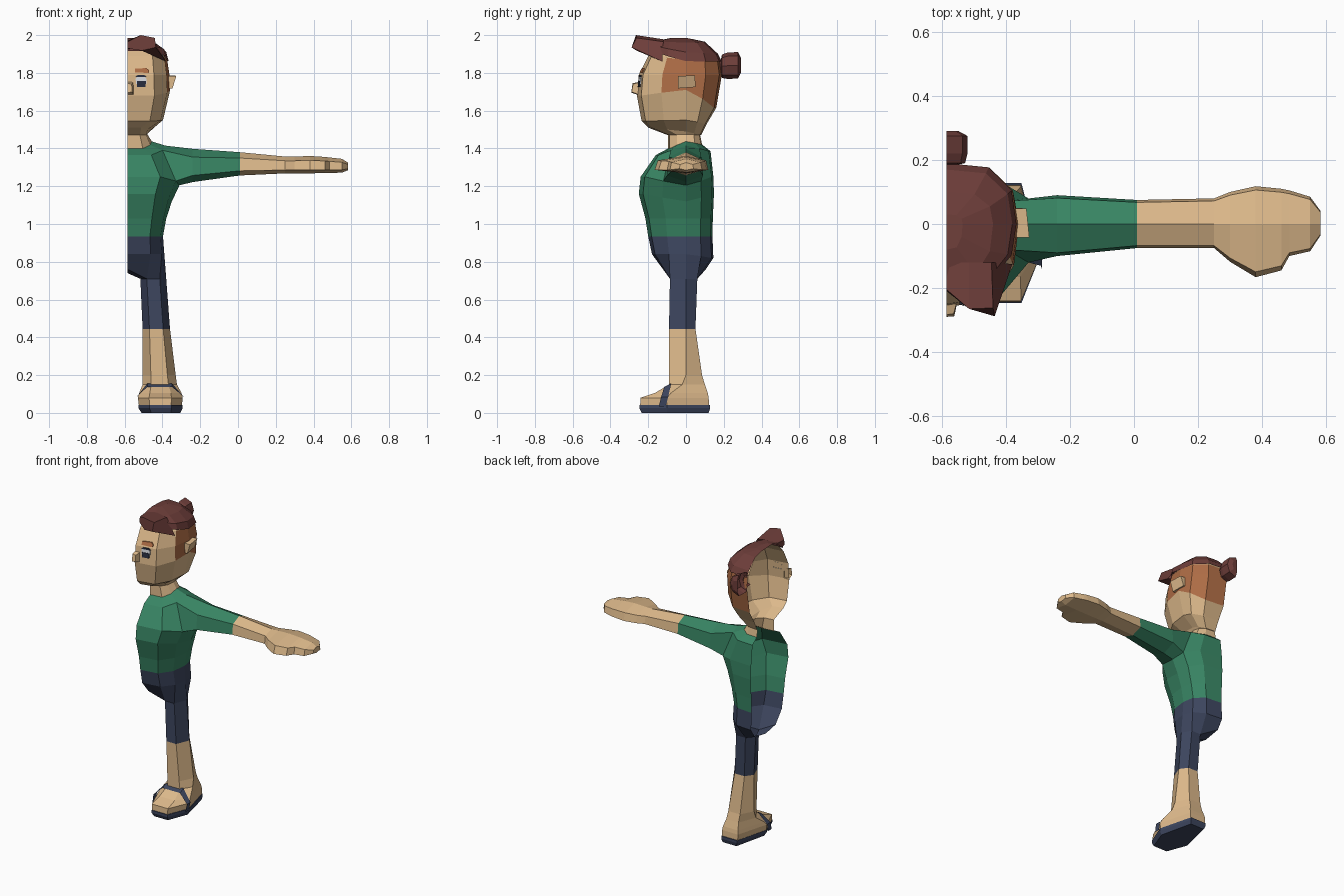
import bpy
from mathutils import Vector

MID = -0.585  # x of the open cut plane; all parts are modelled outward from it


def material(name, r, g, b):
    m = bpy.data.materials.new(name)
    m.diffuse_color = (r, g, b, 1)
    return m


SKIN = material("skin", .73, .49, .26)
GREEN = material("green_cloth", .04, .235, .127)
NAVY = material("navy_cloth", .046, .06, .112)
HAIR = material("dark_red_hair", .155, .048, .042)
SHAVED = material("orange_brown_hair", .42, .15, .06)
WHITE = material("eye_white", .7, .72, .76)
DARK = material("eye_dark", .022, .027, .05)


def build(name, verts, faces, mats, rule=lambda c: 0):
    """Make an object; rule maps a face centre to a material slot."""
    me = bpy.data.meshes.new(name)
    me.from_pydata([(v[0] + MID, v[1], v[2]) for v in verts], [], faces)
    for m in mats:
        me.materials.append(m)
    mean = sum((v.co for v in me.vertices), Vector()) / len(verts)
    if sum(p.normal.dot(p.center - mean) * p.area for p in me.polygons) < 0:
        me.flip_normals()
    for p in me.polygons:
        c = p.center.copy()
        c.x -= MID
        p.material_index = rule(c)
    ob = bpy.data.objects.new(name, me)
    bpy.context.collection.objects.link(ob)
    return ob


def loft(rings, closed=True, cap_start=False, cap_end=False):
    n = len(rings[0])
    verts = [p for r in rings for p in r]
    faces = []
    for i in range(len(rings) - 1):
        for j in range(n if closed else n - 1):
            k = (j + 1) % n
            faces.append((i*n + j, i*n + k, (i + 1)*n + k, (i + 1)*n + j))
    if cap_start:
        faces.append(tuple(range(n)))
    if cap_end:
        faces.append(tuple(range(len(verts) - n, len(verts))))
    return verts, faces


def half_ring(hw, yf, yb, zf, zm, zb):
    """Half section from front midline round the side to back midline."""
    a, b = (zf + zm)/2, (zm + zb)/2
    return [(0, yf, zf), (.63*hw, .91*yf, zf), (.93*hw, .5*yf, a), (hw, 0, zm),
            (.93*hw, .55*yb, b), (.6*hw, .93*yb, zb), (0, yb, zb)]


def leg_ring(z, xi, xo, yf, yb, ym=0.0):
    d = .25*(xo - xi)
    return [(xi + d, yf, z), (xo - d, yf, z), (xo, ym, z),
            (xo - d, yb, z), (xi + d, yb, z), (xi, ym, z)]


# Torso: shirt and hips, leaving a hole for the arm
torso = [half_ring(*r) for r in (
    (.12, -.085, .08, 1.405, 1.44, 1.425),
    (.20, -.16, .13, 1.365, 1.415, 1.385),
    (.275, -.24, .145, 1.25, 1.205, 1.25),
    (.235, -.25, .148, 1.16, 1.12, 1.16),
    (.205, -.215, .142, 1.03, 1.03, 1.03),
    (.188, -.20, .14, .935, .935, .935),
    (.195, -.18, .145, .84, .84, .82))]
v, f = loft(torso, closed=False)
f = [q for i, q in enumerate(f) if i not in (8, 9)]
build("torso", v, f, [GREEN, NAVY], lambda c: int(c.z < .93))

# Hip underside joining the leg
leg_rows = [leg_ring(*r) for r in (
    (.71, .068, .205, -.085, .06), (.445, .08, .225, -.09, .05),
    (.20, .08, .255, -.09, .085), (.15, .08, .262, -.09, .10, -.02),
    (.105, .062, .286, -.165, .115, -.08), (.08, .055, .292, -.24, .12, -.1),
    (.04, .06, .288, -.243, .122, -.1))]
v = torso[-1] + leg_rows[0] + [(0, -.115, .76), (0, -.01, .74), (0, .105, .76)]
f = [(i, i + 1, i + 7, i + 6) for i in range(1, 5)]
f += [(0, 1, 7, 13), (13, 7, 12, 14), (14, 12, 11, 15), (15, 11, 5, 6)]
build("hip_underside", v, f, [NAVY])

# Leg with trouser leg and foot
build("leg", *loft(leg_rows), [NAVY, SKIN], lambda c: int(c.z < .45))

# Sandal sole and strap
sole = [leg_ring(z, .058, .292, -.247, .128, -.1) for z in (.042, .025)]
sole.append(leg_ring(0, .075, .28, -.235, .12, -.1))
build("sandal_sole", *loft(sole, True, True, True), [NAVY])
strap = [(.05, .035), (.049, .085), (.105, .15), (.235, .15), (.298, .085), (.294, .035)]
rows = [[(x, y - .25*(z - .15)*s, z + dz*(z > .1)) for x, z in strap]
        for y, s, dz in ((-.115, -1, -.012), (-.078, -1, .006))]
build("sandal_strap", *loft(rows, closed=False), [NAVY])

# Arm and hand: starts on the torso hole
t, b = torso[1], torso[2]
arm = [[t[3], t[2], b[2], b[3], b[4], t[4]]]
for x, yf, yb, zt, zb in (
        (-.24, -.10, .09, 1.398, 1.222), (.01, -.075, .075, 1.38, 1.257),
        (.25, -.075, .08, 1.357, 1.268), (.30, -.118, .10, 1.357, 1.268),
        (.38, -.166, .118, 1.36, 1.268), (.46, -.145, .11, 1.355, 1.27),
        (.485, -.10, .105, 1.352, 1.27), (.55, -.085, .085, 1.345, 1.272),
        (.583, -.035, .04, 1.325, 1.285)):
    h, X = zt - zb, x - MID
    arm.append([(X, 0, zt), (X, yf*.9, zt - .25*h), (X, yf, zb + .2*h),
                (X, 0, zb), (X, yb, zb + .2*h), (X, yb*.9, zt - .25*h)])
build("arm", *loft(arm, cap_end=True), [GREEN, SKIN], lambda c: int(c.x + MID > .01))

# Neck and head, with cropped hair on the sides and back
head = [half_ring(*r) for r in (
    (.13, -.095, .085, 1.395, 1.435, 1.42),
    (.105, -.095, .075, 1.47, 1.475, 1.47),
    (.115, -.20, .08, 1.51, 1.49, 1.47),
    (.188, -.235, .11, 1.545, 1.55, 1.53),
    (.226, -.26, .16, 1.68, 1.71, 1.615),
    (.222, -.25, .19, 1.79, 1.79, 1.79),
    (.21, -.20, .18, 1.89, 1.87, 1.86),
    (.15, -.15, .12, 1.945, 1.94, 1.94))]
build("head", *loft(head, closed=False), [SKIN, SHAVED],
      lambda c: int(1.64 < c.z < 1.88 and c.y > -.12))

# Hair cap, swept front lock and bun
cap = [half_ring(*r) for r in (
    (.218, -.195, .19, 1.915, 1.862, 1.86),
    (.205, -.19, .17, 1.945, 1.91, 1.90),
    (.145, -.17, .10, 1.967, 1.96, 1.965),
    (.05, -.08, .03, 1.985, 1.985, 1.98))]
build("hair_cap", *loft(cap, closed=False, cap_end=True), [HAIR])
lock = [[(0, -.12, 1.97), (.07, -.12, 1.978), (.14, -.12, 1.965),
         (.205, -.125, 1.86), (.10, -.18, 1.92), (0, -.18, 1.925)],
        [(0, -.205, 1.965), (.07, -.265, 2.0), (.145, -.262, 1.985),
         (.15, -.288, 1.935), (.075, -.262, 1.918), (0, -.21, 1.93)]]
build("front_lock", *loft(lock, cap_end=True), [HAIR])
OCT = ((0, 1), (.75, .72), (1, 0), (.75, -.72), (0, -1))
bun = [[(r*.93*a, y, z + r*c) for a, c in OCT] for y, r, z in (
    (.15, .035, 1.835), (.185, .035, 1.835), (.19, .062, 1.835),
    (.22, .07, 1.838), (.275, .07, 1.84), (.29, .04, 1.84))]
build("hair_bun", *loft(bun, closed=False, cap_end=True), [HAIR])

# Ear
ear = [[(x + .02*(z > 1.75)*(x > .23) - .1*(y + .04), y, z) for y, z in
        ((-.042, 1.718), (.05, 1.725), (.048, 1.787), (-.042, 1.783))]
       for x in (.20, .238)]
build("ear", *loft(ear, cap_end=True), [SKIN])

# Nose
nose = [[(0, -.25, 1.752), (.03, -.25, 1.75), (.032, -.25, 1.685), (0, -.25, 1.682)],
        [(0, -.283, 1.745), (.022, -.28, 1.74), (.024, -.288, 1.70), (0, -.29, 1.695)]]
build("nose", *loft(nose, closed=False, cap_end=True), [SKIN])


# Face details as thin plates following the face plane
def plate(name, outline, mat, off):
    def face_y(x, z):
        y = -.26 + .09*(z - 1.68) if z < 1.79 else -.25 + .5*(z - 1.79)
        return y*(1 - .09*x/.14)
    rings = [[(x, face_y(x, z) - o, z) for x, z in outline] for o in (off - .007, off)]
    build(name, *loft(rings, True, False, True), [mat])


plate("eye_white", ((.045, 1.742), (.1, 1.742), (.1, 1.77), (.088, 1.783), (.055, 1.783), (.043, 1.77)), WHITE, .005)
plate("eye_lid_line", ((.04, 1.778), (.103, 1.778), (.09, 1.788), (.053, 1.788)), DARK, .007)
plate("eye_iris", ((.05, 1.725), (.095, 1.725), (.098, 1.757), (.05, 1.757)), DARK, .008)
plate("eyebrow", ((.04, 1.802), (.112, 1.8), (.115, 1.812), (.1, 1.826), (.04, 1.822)), SHAVED, .008)
